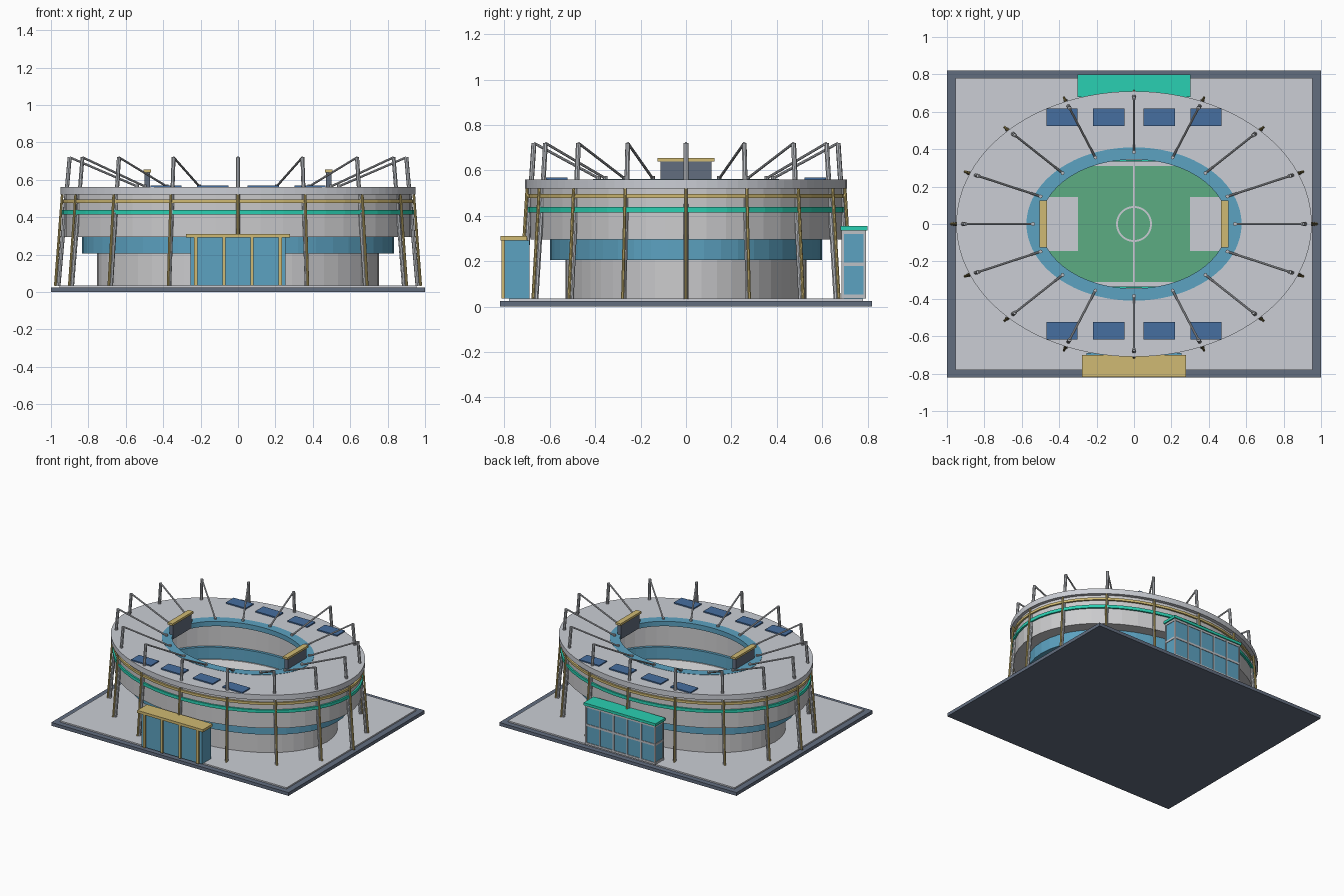
import bpy
import bmesh
from math import sin, cos, pi
from mathutils import Vector

default_cube = bpy.data.objects.get("Cube")
if default_cube:
    bpy.data.objects.remove(default_cube, do_unlink=True)


def make_material(name, red, green, blue):
    """Flat material from display colour values."""
    linear = [((c / 255 + 0.055) / 1.055) ** 2.4 for c in (red, green, blue)] + [1]
    material = bpy.data.materials.new(name)
    material.use_nodes = True
    material.diffuse_color = linear
    material.node_tree.nodes["Principled BSDF"].inputs["Base Color"].default_value = linear
    return material


paving = make_material("pale paving", 203, 206, 213)
concrete = make_material("light concrete", 203, 203, 205)
slate = make_material("dark slate", 98, 109, 127)
glass = make_material("blue glass", 92, 162, 193)
gold = make_material("muted gold", 208, 186, 115)
teal = make_material("bright teal", 42, 208, 178)
solar = make_material("solar blue", 70, 110, 160)
grass = make_material("pitch green", 92, 172, 130)
steel = make_material("pale steel", 190, 193, 198)


def finish(name, mesh_data, material):
    bmesh.ops.recalc_face_normals(mesh_data, faces=mesh_data.faces)
    mesh = bpy.data.meshes.new(name)
    mesh_data.to_mesh(mesh)
    mesh_data.free()
    mesh.materials.append(material)
    part = bpy.data.objects.new(name, mesh)
    bpy.context.collection.objects.link(part)
    return part


def box(name, material, xs, ys, zs):
    """Box spanning three (low, high) ranges."""
    bm = bmesh.new()
    bmesh.ops.create_cube(bm, size=1)
    spans = (xs, ys, zs)
    for vert in bm.verts:
        vert.co = [(low + high) / 2 + vert.co[i] * (high - low)
                   for i, (low, high) in enumerate(spans)]
    return finish(name, bm, material)


def oval_ring(name, material, profile, sides=48):
    """Sweep a closed profile of (x radius, y radius, height) around an oval."""
    bm = bmesh.new()
    loops = []
    for rx, ry, z in profile:
        angles = [2 * pi * i / sides for i in range(sides)]
        loops.append([bm.verts.new((rx * cos(a), ry * sin(a), z)) for a in angles])
    for k, loop in enumerate(loops):
        following = loops[(k + 1) % len(loops)]
        for i in range(sides):
            j = (i + 1) % sides
            bm.faces.new((loop[i], loop[j], following[j], following[i]))
    return finish(name, bm, material)


def flat_ring(name, material, outer, inner, low, high, sides=48):
    profile = [(*outer, low), (*outer, high), (*inner, high), (*inner, low)]
    return oval_ring(name, material, profile, sides)


def beam(name, material, start, end, radius):
    start, end = Vector(start), Vector(end)
    bm = bmesh.new()
    bmesh.ops.create_cone(bm, cap_ends=True, segments=8, radius1=radius,
                          radius2=radius, depth=(end - start).length)
    turn = (end - start).to_track_quat("Z", "Y").to_matrix()
    for vert in bm.verts:
        vert.co = turn @ vert.co + (start + end) / 2
    return finish(name, bm, material)


# Ground slab and paving
box("base_slab", slate, (-1, 1), (-.82, .82), (0, .025))
box("plaza_paving", paving, (-.955, .955), (-.78, .78), (.025, .035))

# Pitch with its painted markings
PITCH, PAINT = .04, .043
box("pitch", grass, (-.58, .58), (-.31, .31), (.035, PITCH))
box("halfway_line", paving, (-.005, .005), (-.31, .31), (PITCH, PAINT))
flat_ring("centre_circle", paving, (.096, .096), (.086, .086), PITCH, PAINT)
for side in (-1, 1):
    box("penalty_area", paving, sorted((side * .3, side * .5)), (-.145, .145), (PITCH, PAINT))
    box("pitch_side_board", teal, (-.3, .3), sorted((side * .333, side * .343)), (.035, .13))

# Stacked oval tiers, the lowest with sloped seating inside
oval_ring("lower_tier", concrete,
          [(.755, .53, .03), (.755, .53, .205), (.68, .47, .205), (.575, .37, .06), (.575, .37, .03)])
flat_ring("glazed_tier", glass, (.835, .6), (.68, .48), .205, .295)
flat_ring("upper_tier", concrete, (.927, .685), (.7, .5), .295, .52)
flat_ring("teal_band", teal, (.94, .697), (.92, .68), .415, .438)
flat_ring("gold_band", gold, (.94, .697), (.92, .68), .477, .495)

# Roof with a glazed inner rim
flat_ring("roof", paving, (.95, .71), (.575, .41), .52, .56, 96)
flat_ring("roof_glass_rim", glass, (.575, .41), (.5, .345), .525, .562, 96)

# Solar panels, two rows of four
for row in (-1, 1):
    for centre in (-.385, -.135, .135, .385):
        box("solar_panel", solar, (centre - .084, centre + .084),
            sorted((row * .523, row * .617)), (.56, .569))

# Scoreboards facing each other over the pitch
for side in (-1, 1):
    box("scoreboard", slate, sorted((side * .47, side * .5)), (-.112, .112), (.53, .64))
    box("scoreboard_cap", gold, sorted((side * .464, side * .506)), (-.125, .125), (.638, .654))

# Leaning masts with gold fins and roof struts
COUNT = 16
for i in range(COUNT):
    c, s = cos(2 * pi * i / COUNT), sin(2 * pi * i / COUNT)
    top = (.9 * c, .67 * s, .72)
    beam("mast", steel, (.96 * c, .715 * s, .033), top, .011)
    beam("mast_fin", gold, (.977 * c, .73 * s, .033), (.94 * c, .7 * s, .52), .007)
    beam("roof_strut", steel, top, (.54 * c, .385 * s, .565), .006)
    beam("strut_foot", steel, (.54 * c, .385 * s, .56), (.54 * c, .385 * s, .575), .01)

# Front entrance pavilion
box("entrance_hall", glass, (-.255, .255), (-.8, -.69), (.035, .29))
box("entrance_roof", gold, (-.277, .277), (-.818, -.7), (.29, .31))
for x in (-.225, -.075, .075, .225):
    box("entrance_column", gold, (x - .009, x + .009), (-.812, -.795), (.035, .29))

# Rear glazed hall with a steel grid
HALL = .29
box("rear_hall", glass, (-HALL, HALL), (.69, .788), (.035, .335))
box("rear_hall_roof", teal, (-.303, .303), (.68, .8), (.335, .355))
for z in (.045, .186, .327):
    box("rear_rail", steel, (-HALL - .004, HALL + .004), (.686, .792), (z - .008, z + .008))
for i in range(6):
    x = -HALL + i * HALL * 2 / 5
    box("rear_mullion", steel, (x - .005, x + .005), (.782, .793), (.035, .335))
for x in (-HALL, HALL):
    box("rear_corner_post", steel, (x - .005, x + .005), (.686, .697), (.035, .335))
